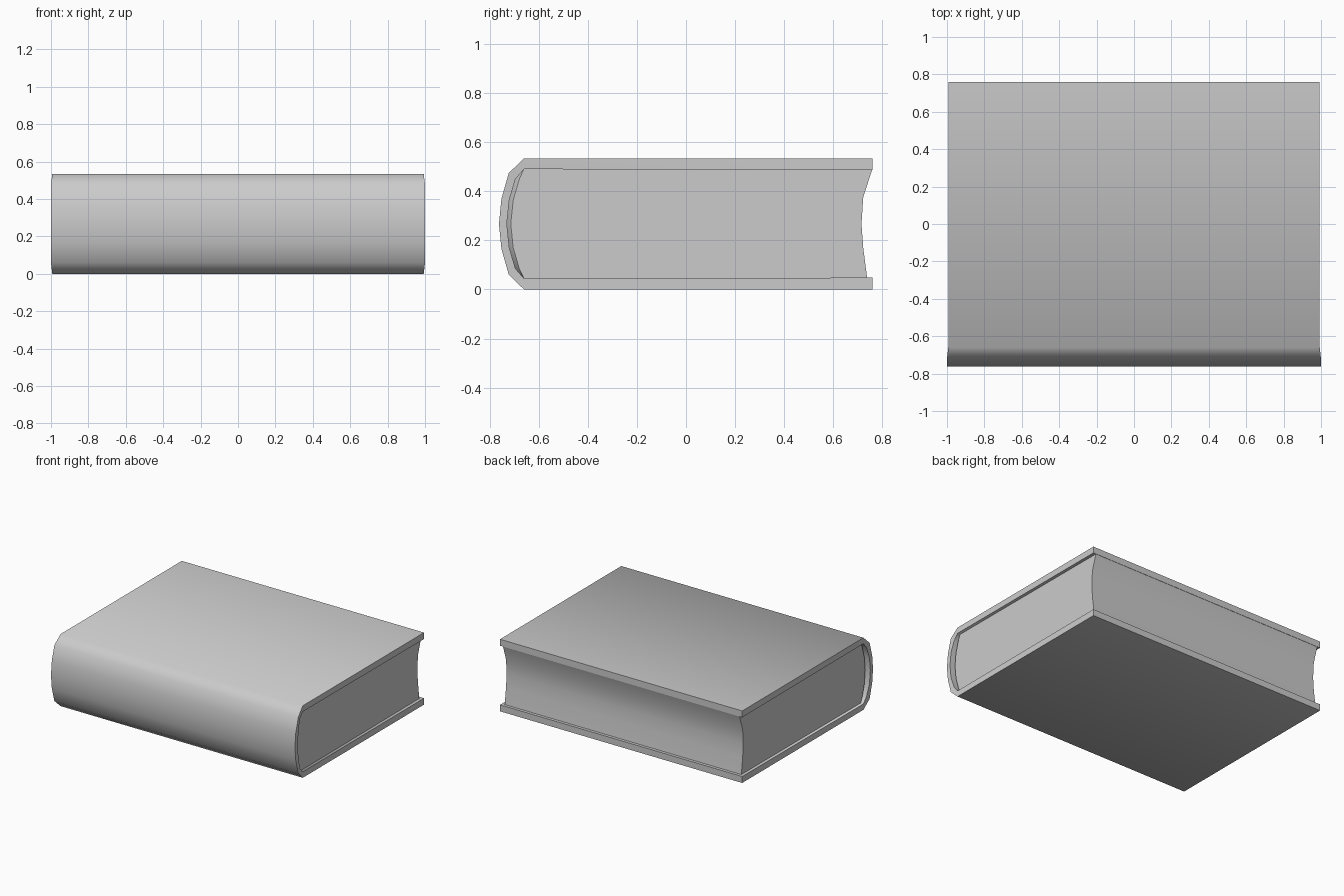
import bpy, bmesh, math

if "Cube" in bpy.data.objects:
    bpy.data.objects.remove(bpy.data.objects["Cube"])


def finish(bm, name, angle):
    bmesh.ops.recalc_face_normals(bm, faces=bm.faces)
    me = bpy.data.meshes.new(name)
    bm.to_mesh(me)
    bm.free()
    ob = bpy.data.objects.new(name, me)
    bpy.context.collection.objects.link(ob)
    bpy.ops.object.select_all(action='DESELECT')
    ob.select_set(True)
    bpy.context.view_layer.objects.active = ob
    bpy.ops.object.shade_smooth_by_angle(angle=math.radians(angle))
    return ob


# Half profiles (y, z), mirrored about the mid height
MID = 0.267


def mirrored(half):
    return half + [(y, 2 * MID - z) for y, z in reversed(half) if abs(z - MID) > 1e-4]


outer = mirrored([(0.76, 0.0), (-0.66, 0.0), (-0.722, 0.06), (-0.752, 0.165), (-0.762, MID)])
inner = mirrored([(0.76, 0.048), (-0.66, 0.044), (-0.695, 0.085), (-0.72, 0.17), (-0.73, MID)])

# Cover: two boards and a rounded spine, with the boards slightly shorter than the spine
bm = bmesh.new()
rings = []
for s in (-1, 1):
    for prof in (outer, inner):
        rings.append([bm.verts.new((s * (1.0 if y < -0.7 else 0.993), y, z)) for y, z in prof])
lo, li, ro, ri = rings
n = len(outer)
for i in range(n - 1):
    for a, b in ((lo, ro), (ro, ri), (ri, li), (li, lo)):
        bm.faces.new((a[i], a[i + 1], b[i + 1], b[i]))
for i in (0, n - 1):
    bm.faces.new((lo[i], ro[i], ri[i], li[i]))
finish(bm, "cover", 50)

# Page block: rounded back, hollow fore edge, ends softened along the spine
back = mirrored([(-0.66, 0.043), (-0.695, 0.084), (-0.72, 0.17), (-0.73, MID)])
fore = [(0.758, 0.487), (0.722, 0.375), (0.715, MID), (0.722, 0.17), (0.738, 0.046)]
full = back + fore
tucked = [(y + 0.016 if y < -0.67 else y, z) for y, z in full]

bm = bmesh.new()
loops = [[bm.verts.new((x, y, z)) for y, z in prof]
         for x, prof in ((-0.97, tucked), (-0.95, full), (0.95, full), (0.97, tucked))]
m = len(full)
for a, b in zip(loops, loops[1:]):
    for i in range(m):
        j = (i + 1) % m
        bm.faces.new((a[i], a[j], b[j], b[i]))
bm.faces.new(loops[0])
bm.faces.new(loops[-1])
finish(bm, "pages", 40)
